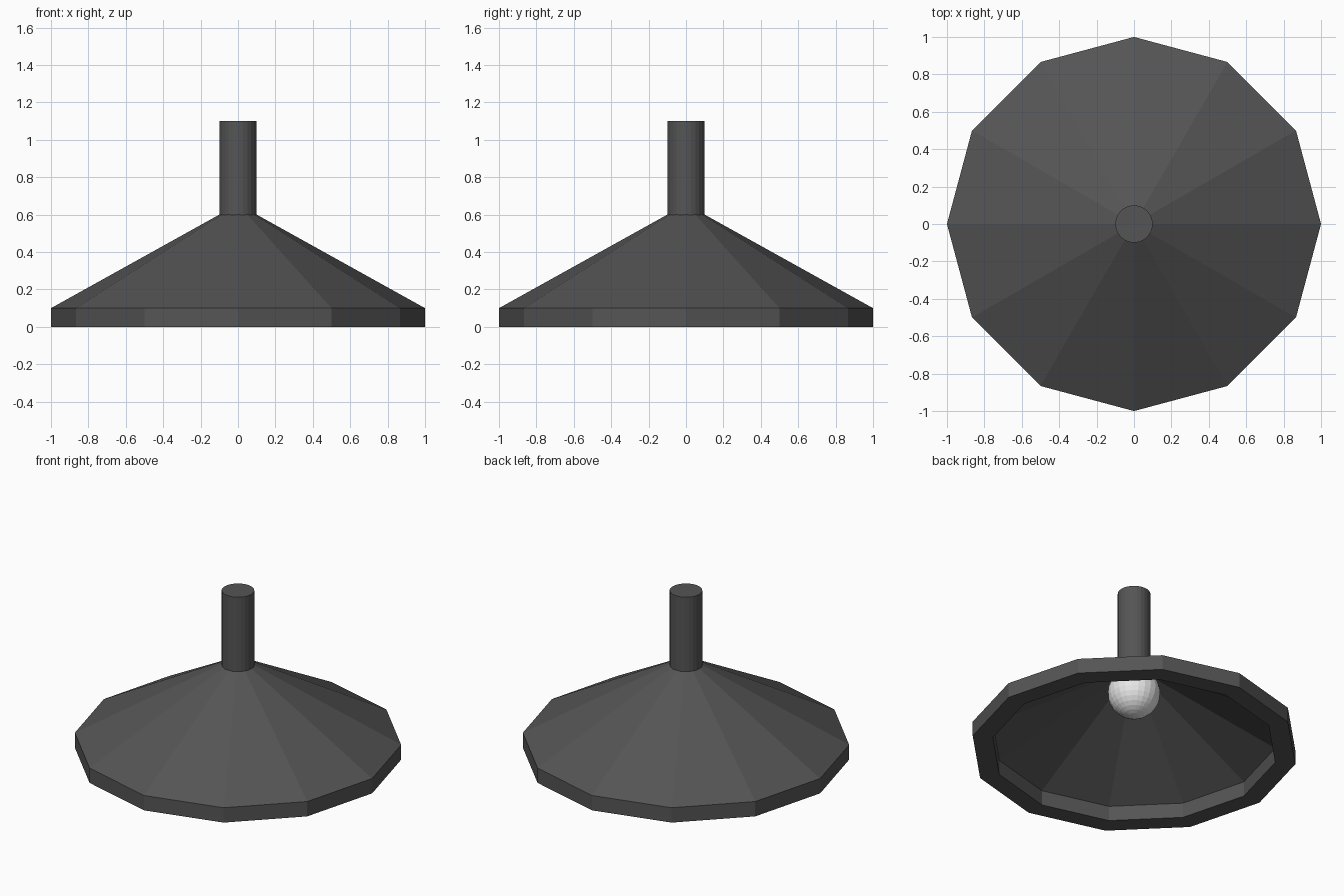
import bpy
import bmesh
import math

if "Cube" in bpy.data.objects:
    bpy.data.objects.remove(bpy.data.objects["Cube"], do_unlink=True)


def make_material(name, colour):
    mat = bpy.data.materials.new(name)
    mat.use_nodes = True
    mat.diffuse_color = colour
    mat.node_tree.nodes["Principled BSDF"].inputs["Base Color"].default_value = colour
    return mat


def finish(name, bm, mat):
    bmesh.ops.recalc_face_normals(bm, faces=bm.faces)
    mesh = bpy.data.meshes.new(name)
    bm.to_mesh(mesh)
    bm.free()
    mesh.materials.append(mat)
    obj = bpy.data.objects.new(name, mesh)
    bpy.context.collection.objects.link(obj)
    return obj


def lathe(name, profile, sides, mat, closed):
    """Revolve an (r, z) profile around the z axis with flat facets."""
    bm = bmesh.new()
    rings = []
    for r, z in profile:
        rings.append([bm.verts.new((r * math.cos(i * math.tau / sides),
                                    r * math.sin(i * math.tau / sides), z))
                      for i in range(sides)])
    pairs = list(zip(rings, rings[1:]))
    if closed:
        pairs.append((rings[-1], rings[0]))
    else:
        bm.faces.new(rings[0])
        bm.faces.new(rings[-1])
    for a, b in pairs:
        for i in range(sides):
            j = (i + 1) % sides
            bm.faces.new((a[i], a[j], b[j], b[i]))
    return finish(name, bm, mat)


dark_metal = make_material("dark grey metal", (0.09, 0.09, 0.09, 1))
bulb_white = make_material("bulb white", (0.8, 0.8, 0.8, 1))

# Twelve-sided shade: outer rim and cone, then the hollow inside
lathe("shade", [(0.875, 0), (1, 0), (1, 0.1), (0.1, 0.6),
                (0.05, 0.56), (0.875, 0.1)], 12, dark_metal, True)

# Ceiling stem
lathe("stem", [(0.1, 0.54), (0.1, 1.1)], 24, dark_metal, False)

# Round bulb under the stem
bm = bmesh.new()
bmesh.ops.create_uvsphere(bm, u_segments=24, v_segments=16, radius=0.16)
bmesh.ops.translate(bm, verts=bm.verts, vec=(0, 0, 0.4))
finish("bulb", bm, bulb_white)
